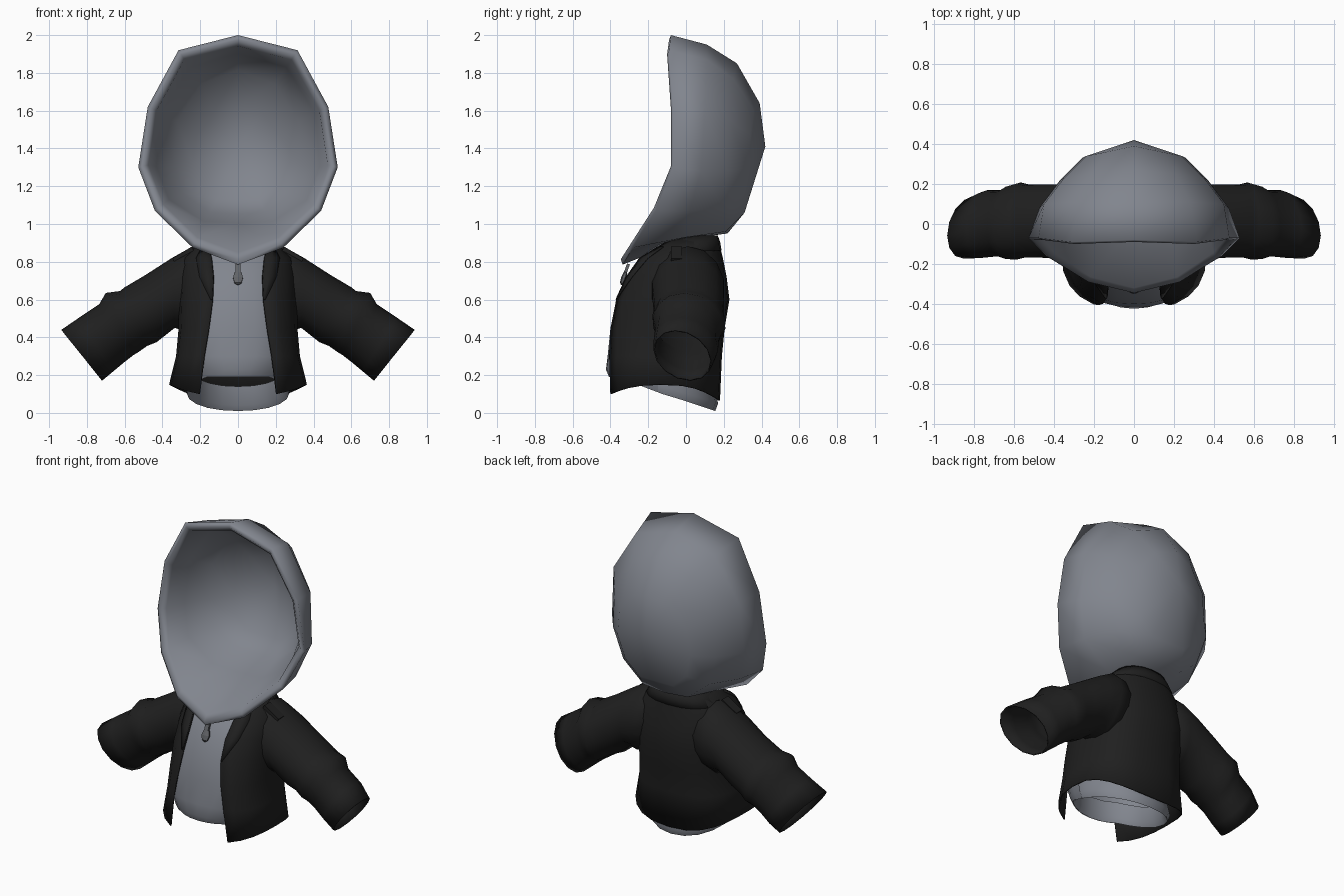
import bpy, bmesh, math
from mathutils import Vector

if "Cube" in bpy.data.objects:
    bpy.data.objects.remove(bpy.data.objects["Cube"])


def material(name, color):
    m = bpy.data.materials.new(name)
    m.diffuse_color = (*color, 1)
    m.use_nodes = True
    m.node_tree.nodes["Principled BSDF"].inputs["Base Color"].default_value = m.diffuse_color
    return m


GREY = material("grey_cloth", (0.22, 0.235, 0.27))
BLACK = material("black_cloth", (0.014, 0.014, 0.014))
METAL = material("dark_metal", (0.12, 0.125, 0.135))


def finish(obj, mat, angle=60):
    obj.data.materials.append(mat)
    bpy.ops.object.select_all(action='DESELECT')
    obj.select_set(True)
    bpy.context.view_layer.objects.active = obj
    bpy.ops.object.shade_smooth_by_angle(angle=math.radians(angle))
    return obj


def loft(name, rings, mat, closed=True, thick=0.0, poles=None, mirror=False, angle=60):
    """Skin a list of rings, optionally capped by a pole at both ends."""
    bm = bmesh.new()
    vr = [[bm.verts.new(p) for p in r] for r in rings]
    n = len(vr[0])
    span = range(n if closed else n - 1)
    for a, b in zip(vr, vr[1:]):
        for i in span:
            j = (i + 1) % n
            bm.faces.new((a[i], a[j], b[j], b[i]))
    if poles:
        for ring, co in zip((vr[0], vr[-1]), poles):
            tip = bm.verts.new(co)
            for i in span:
                bm.faces.new((ring[i], ring[(i + 1) % n], tip))
    bmesh.ops.recalc_face_normals(bm, faces=bm.faces)
    me = bpy.data.meshes.new(name)
    bm.to_mesh(me)
    bm.free()
    obj = bpy.data.objects.new(name, me)
    bpy.context.collection.objects.link(obj)
    finish(obj, mat, angle)
    if thick:
        s = obj.modifiers.new("thickness", 'SOLIDIFY')
        s.thickness, s.offset = thick, -1
    if mirror:
        obj.modifiers.new("mirror", 'MIRROR').use_mirror_merge = False
    return obj


# Torso levels: height, half width, front y, back y, half jacket opening, squareness
LEVELS = [
    (0.12, 0.365, -0.43, 0.18, 0.205, 0.78),
    (0.30, 0.328, -0.435, 0.19, 0.18, 0.78),
    (0.45, 0.315, -0.42, 0.205, 0.155, 0.78),
    (0.60, 0.315, -0.385, 0.23, 0.135, 0.80),
    (0.72, 0.31, -0.33, 0.215, 0.13, 0.84),
    (0.82, 0.29, -0.265, 0.195, 0.14, 0.88),
    (0.88, 0.225, -0.19, 0.18, 0.155, 0.88),
    (0.935, 0.16, -0.10, 0.17, 0.12, 0.88),
]


def body_point(level, t, grow=0.0):
    z, w, yf, yb, _, p = level
    s, c = math.sin(t), math.cos(t)
    x = (w + grow) * math.copysign(abs(s) ** p, s)
    y = (yf + yb) / 2 - ((yb - yf) / 2 + grow) * math.copysign(abs(c) ** p, c)
    return Vector((x, y, z))


def opening(level):
    return math.asin((level[4] / level[1]) ** (1 / level[5]))


# Hood: half rings from the face opening to the back of the head
HOOD = [
    [(0, -.08, 2.0), (.315, -.09, 1.92), (.478, -.07, 1.62), (.528, -.07, 1.30),
     (.44, -.16, 1.07), (.24, -.28, .875), (0, -.335, .785)],
    [(0, .11, 1.95), (.28, .11, 1.87), (.45, .10, 1.60), (.475, .08, 1.28),
     (.40, .02, 1.07), (.20, 0, .93), (0, 0, .92)],
    [(0, .27, 1.85), (.21, .25, 1.77), (.35, .23, 1.55), (.37, .22, 1.28),
     (.31, .20, 1.08), (.16, .21, .96), (0, .22, .95)],
    [(0, .39, 1.64), (.14, .36, 1.60), (.24, .34, 1.47), (.26, .33, 1.30),
     (.22, .31, 1.15), (.12, .31, 1.06), (0, .31, 1.06)],
]


def shrink(ring, f, dy, lift=0.0):
    """Scale a ring towards the middle of the head; lift raises its lower half."""
    return [(x * f, y + dy, 1.42 + (z - 1.42) * (f - (lift if z < 1.42 else 0)))
            for x, y, z in ring]


outer = [r + [(-x, y, z) for x, y, z in r[-2:0:-1]] for r in HOOD]
lip = [shrink(outer[0], 0.90, 0.015), shrink(outer[0], 0.955, -0.01)]
lining = [shrink(outer[3], 0.92, -0.035, 0.12), shrink(outer[2], 0.92, -0.035, 0.14),
          shrink(outer[1], 0.91, -0.01, 0.08)]
loft("hood", lining + lip + outer, GREY, poles=[(0, .38, 1.41), (0, .42, 1.41)], angle=85)

# Shirt: slanted hem band all round, and a front panel above it
N = 20
HEM = (0, 0.295, -0.43, 0.18, 0, 0.95)


def hem_point(t, grow, rise):
    p = body_point(HEM, t, grow)
    c = math.cos(t)
    p.z = 0.10 + 0.09 * min(1, 1.25 * c if c > 0 else c) + rise
    return p


def hem_ring(grow, rise):
    return [hem_point(2 * math.pi * i / N, grow, rise) for i in range(N)]


loft("shirt_hem", [hem_ring(-0.03, 0.13), hem_ring(-0.010, 0.04), hem_ring(-0.025, 0.0),
                   hem_ring(-0.04, 0.03), hem_ring(-0.045, 0.13)], GREY)
front = [-1.5 + 3 * i / 14 for i in range(15)]
panel = [[hem_point(t, -0.022, 0.001) for t in front], [hem_point(t, -0.006, 0.04) for t in front]]
panel += [[body_point(lv, t, -0.02) for t in front] for lv in LEVELS[1:]]
loft("shirt_front", panel, GREY, closed=False)

# Jacket body, open down the front, with a wavy hem
jacket = []
for k, lv in enumerate(LEVELS):
    t0 = opening(lv)
    ring = []
    for i in range(N + 1):
        t = t0 + (2 * math.pi - 2 * t0) * i / N
        p = body_point(lv, t)
        if k == 0:
            p.z = 0.15 - (0.065 if math.cos(t) > 0 else 0.085) * math.cos(t) ** 2
        ring.append(p)
    jacket.append(ring)
loft("jacket_body", jacket, BLACK, closed=False, thick=0.008)

# Lapels lying flat on the chest
lapel = []
for lv, width in zip(LEVELS[3:7], (0.03, 0.28, 0.36, 0.25)):
    t0 = opening(lv)
    lapel.append([body_point(lv, t0 + width * f, 0.004) for f in (0, 0.5, 1)])
loft("lapel", lapel, BLACK, closed=False, thick=0.004, mirror=True)

# Folded collar round the neck
collar = []
for z, w, yf, yb in ((0.86, 0.24, -0.17, 0.188), (0.90, 0.20, -0.13, 0.182),
                     (0.94, 0.163, -0.09, 0.168)):
    collar.append([body_point((z, w, yf, yb, 0, 0.88), 1.0 + (2 * math.pi - 2) * i / 12)
                   for i in range(13)])
loft("collar", collar, BLACK, closed=False, thick=0.01)

# Sleeves: top x, z, bottom x, z, depth centre, half depth, slant of the section
SLEEVE = [
    (.11, .86, .17, .46, .01, .17, 0),
    (.24, .882, .29, .435, .01, .195, 0),
    (.35, .82, .335, .45, .01, .192, 0),
    (.49, .73, .43, .375, .015, .188, 0),
    (.60, .665, .48, .355, .015, .185, .01),
    (.625, .645, .53, .32, .015, .195, .015),
    (.70, .635, .555, .305, .01, .185, .02),
    (.735, .575, .60, .27, .005, .165, .025),
    (.84, .505, .66, .22, 0, .168, .03),
    (.935, .44, .72, .17, -.018, .15, .04),
]
sleeve = []
for tx, tz, bx, bz, yc, h, slant in SLEEVE:
    a, b = Vector((tx, yc - slant, tz)), Vector((bx, yc + slant, bz))
    mid, half = (a + b) / 2, (a - b) / 2
    sleeve.append([mid + half * math.cos(t) + Vector((0, h * math.sin(t), 0))
                   for t in (2 * math.pi * i / 14 for i in range(14))])
loft("sleeve", sleeve, BLACK, thick=0.008, mirror=True)

# Shoulder straps
for side in (-1, 1):
    bpy.ops.mesh.primitive_cube_add(size=1, location=(side * 0.29, -0.05, 0.838),
                                    rotation=(0, side * 0.55, 0))
    strap = bpy.context.object
    strap.name = "shoulder_strap"
    strap.scale = (0.12, 0.06, 0.025)
    finish(strap, BLACK, 30)

# Zip pull hanging below the hood
bpy.ops.mesh.primitive_uv_sphere_add(segments=6, ring_count=4, location=(0, -0.33, 0.715),
                                     rotation=(-0.35, 0, 0))
pull = bpy.context.object
pull.name = "zip_pull"
pull.scale = (0.03, 0.014, 0.042)
finish(pull, METAL, 30)
bpy.ops.mesh.primitive_cube_add(size=1, location=(0, -0.313, 0.765), rotation=(-0.35, 0, 0))
link = bpy.context.object
link.name = "zip_link"
link.scale = (0.028, 0.016, 0.05)
finish(link, METAL, 30)
